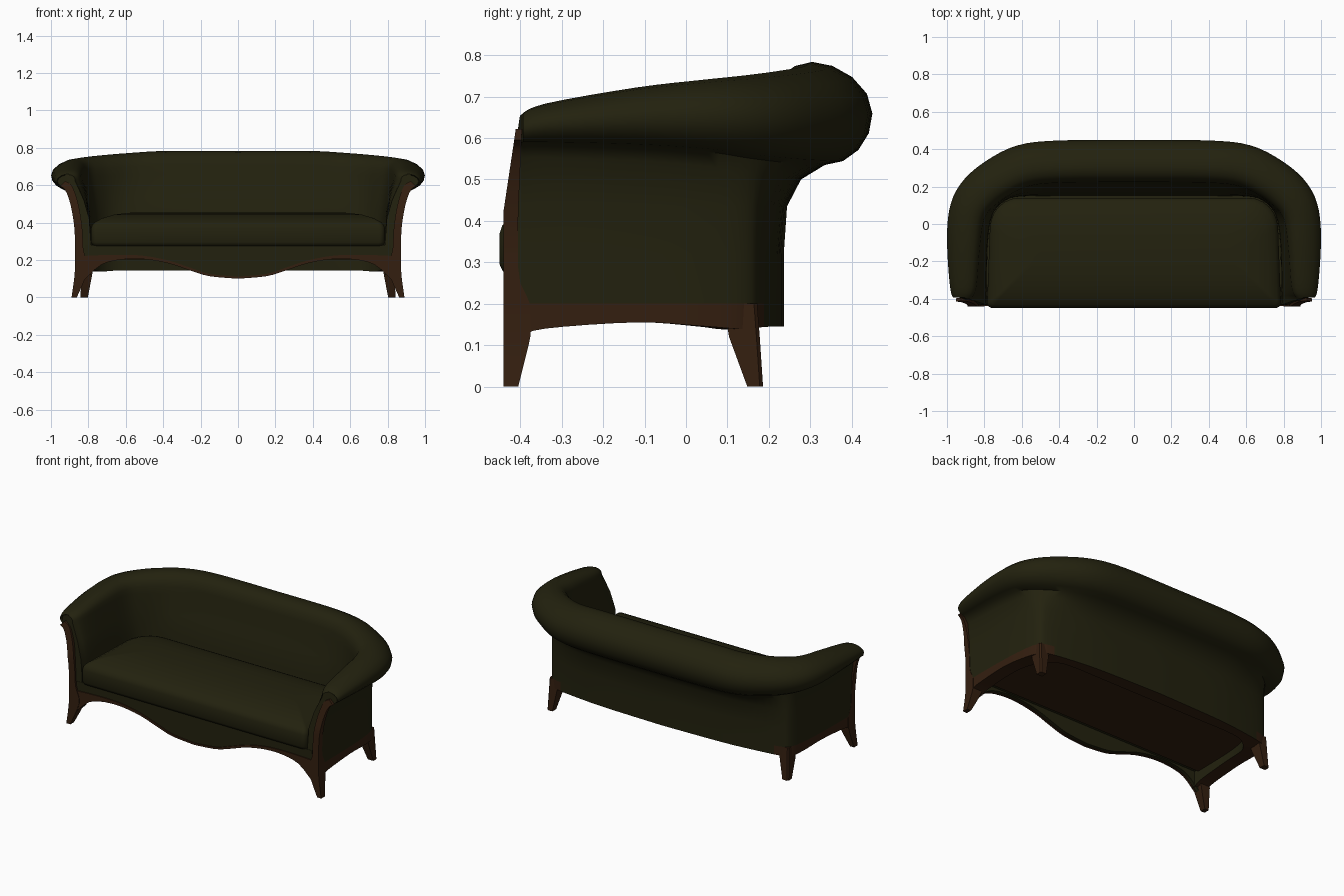
import bpy, bmesh, math
from mathutils import Vector

if "Cube" in bpy.data.objects:
    bpy.data.objects.remove(bpy.data.objects["Cube"])


def material(name, col):
    m = bpy.data.materials.new(name)
    m.diffuse_color = (*col, 1)
    m.use_nodes = True
    m.node_tree.nodes["Principled BSDF"].inputs["Base Color"].default_value = m.diffuse_color
    return m


GREEN = material("olive upholstery", (0.0165, 0.0155, 0.0045))
BROWN = material("dark wood", (0.034, 0.0135, 0.005))


def make(name, verts, faces, mats, idx=None, mirror=False, angle=40):
    me = bpy.data.meshes.new(name)
    me.from_pydata([tuple(v) for v in verts], [], faces)
    for m in mats:
        me.materials.append(m)
    if idx:
        for p, i in zip(me.polygons, idx):
            p.material_index = i
    bm = bmesh.new()
    bm.from_mesh(me)
    bmesh.ops.recalc_face_normals(bm, faces=bm.faces)
    bm.to_mesh(me)
    bm.free()
    ob = bpy.data.objects.new(name, me)
    bpy.context.collection.objects.link(ob)
    bpy.ops.object.select_all(action='DESELECT')
    ob.select_set(True)
    bpy.context.view_layer.objects.active = ob
    bpy.ops.object.shade_smooth_by_angle(angle=math.radians(angle))
    if mirror:
        mod = ob.modifiers.new("mirror", 'MIRROR')
        mod.merge_threshold = 0.0005
    return ob


def spline(pts, steps):
    """Catmull-Rom through tuples of any length."""
    out = []
    n = len(pts)
    for i in range(n - 1):
        p = [pts[max(i - 1, 0)], pts[i], pts[i + 1], pts[min(i + 2, n - 1)]]
        for s in range(steps):
            t = s / steps
            out.append(tuple(0.5 * (2 * b + (c - a) * t + (2 * a - 5 * b + 4 * c - d) * t * t
                                    + (3 * b - a - 3 * c + d) * t ** 3) for a, b, c, d in zip(*p)))
    out.append(tuple(pts[-1]))
    return out


def clamp(v):
    return max(0.0, min(1.0, v))


def loft(rings, cap0=True, cap1=True):
    """Faces joining closed rings of equal length."""
    k = len(rings[0])
    faces = []
    for i in range(len(rings) - 1):
        for j in range(k):
            a, b = i * k + j, i * k + (j + 1) % k
            faces.append((a, b, b + k, a + k))
    if cap0:
        faces.append(tuple(range(k)))
    if cap1:
        faces.append(tuple(range(len(rings) * k - k, len(rings) * k)))
    return [v for r in rings for v in r], faces


# Back and arms: rolled section swept from the arm front to the back centre
# roll x, y, radius, roll z, z radius, inner foot x, y, outer base x, y, base z
STATIONS = [
    (.918, -.40, .047, .622, .034, .787, -.40, .870, -.40, .12),
    (.912, -.34, .071, .635, .048, .787, -.34, .870, -.34, .14),
    (.910, -.12, .089, .651, .071, .782, -.12, .867, -.12, .155),
    (.893, .05, .098, .654, .087, .765, .02, .857, .04, .146),
    (.835, .155, .110, .651, .100, .730, .09, .834, .145, .138),
    (.735, .240, .112, .651, .110, .66, .138, .780, .180, .143),
    (.590, .310, .115, .654, .118, .545, .15, .60, .208, .145),
    (.390, .332, .115, .659, .124, .38, .15, .40, .225, .145),
    (0, .335, .115, .659, .124, 0, .15, 0, .236, .145)]
STEPS = 4
rings = []
for s, p in enumerate(spline(STATIONS, STEPS)):
    cx, cy, r, cz, rz, fx, fy, bx, by, bz = p
    C, F, B = Vector((cx, cy)), Vector((fx, fy)), Vector((bx, by))
    n = (C - F).normalized()
    K = C - n * r
    ring = [(F, bz), (F, .3), (F + (K - F) * .1, .42), (F.lerp(K, .45), .42 + (cz - .42) * .5)]
    for i in range(13):
        a = math.pi - i * math.pi / 8
        skew = .26 * max(0, math.sin(a)) ** 2      # crest leans inwards
        ring.append((C + n * r * (math.cos(a) - skew), cz + rz * math.sin(a)))
    ring += [(B.lerp(C, .42), cz - rz - .035), (B.lerp(C, .08), .435), (B, .32), (B, .2), (B, bz)]
    ring = [Vector((v.x, v.y, z)) for v, z in ring]
    if s == 0:      # leaning front end with a swept-back scroll
        for v in ring:
            v.y += -.03 * clamp((.66 - v.z) / .2) + .035 * clamp((v.x - .9) / .07)
    if s == len(STATIONS) * STEPS - STEPS:
        for v in ring:
            v.x = 0
    rings.append(ring)
verts, faces = loft(rings, True, False)
k = len(rings[0])
idx = []
for f in faces:
    i, j = f[0] // k, f[0] % k
    side_rail = j == k - 2 and i < 5 * STEPS + 1
    idx.append(1 if len(f) == 4 and (side_rail or j == k - 1) else 0)
make("back_and_arms", verts, faces, [GREEN, BROWN], idx, mirror=True, angle=50)


# Front strips: pairs of (x, z) points given thickness in y
def strip(name, pairs, front, back, mat):
    rings = []
    for a, b in pairs:
        rings.append([(a[0], front(a[1]), a[1]), (b[0], front(b[1]), b[1]),
                      (b[0], back(b[1]), b[1]), (a[0], back(a[1]), a[1])])
    v, f = loft(rings)
    return make(name, v, f, [mat], mirror=True, angle=35)


def lean(z):
    return .03 * clamp((z - .42) / .2)


post = spline([(.862, 0, .890, 0), (.818, .1, .876, .1), (.800, .17, .871, .17), (.826, .25, .871, .25),
               (.832, .36, .874, .36), (.844, .45, .886, .45), (.862, .53, .902, .52),
               (.890, .60, .925, .575), (.925, .622, .952, .595)], 3)
strip("front_post_and_leg", [((p[0], p[1]), (p[2], p[3])) for p in post],
      lambda z: -.441 + lean(z),
      lambda z: -.405 + .03 * clamp(z / .12) * clamp((.26 - z) / .06) + .3 * lean(z), BROWN)

# Serpentine front rail with wood edging
curve = spline([(0, .10, .111), (.15, .113, .125), (.25, .142, .157), (.37, .182, .197), (.5, .204, .222),
                (.62, .203, .228), (.73, .175, .226), (.82, .095, .222)], 3)
strip("front_rail_edging", [((x, a), (x, b)) for x, a, b in curve],
      lambda z: -.438, lambda z: -.425, BROWN)
strip("front_rail_panel", [((x, a + .003), (x, .28)) for x, a, b in curve],
      lambda z: -.432, lambda z: -.405, GREEN)


# Seat base and recessed underside
def box(name, x, y0, y1, z0, z1, mat):
    v, f = loft([[(-x, y0, z), (x, y0, z), (x, y1, z), (-x, y1, z)] for z in (z0, z1)])
    return make(name, v, f, [mat])


box("seat_base", .80, -.41, .155, .215, .28, GREEN)
box("underside", .80, -.375, .165, .203, .217, BROWN)


# Rear legs, splayed outwards and backwards
def leg_ring(x0, x1, y0, y1, z):
    c = .008
    return [(x0, y0, z), (x1, y0, z), (x1, y1 - c, z), (x1 - c, y1, z), (x0, y1, z)]


v, f = loft([leg_ring(.803, .842, .148, .186, 0), leg_ring(.780, .838, .104, .178, .12),
             leg_ring(.765, .836, .09, .172, .2)])
make("rear_leg", v, f, [BROWN], mirror=True)


# Seat cushion: rounded outline rings with a crowned top
def outline(d, z):
    x, y0, y1 = .785 - d, -.45 + d, .14 - d
    pts = []
    for sx, yc, sy, r0, a0 in ((1, y0, 1, .03, -90), (1, y1, -1, .16, 0), (-1, y1, -1, .16, 90), (-1, y0, 1, .03, 180)):
        r = max(r0 - d * .4, .012)
        for i in range(7):
            a = math.radians(a0 + 15 * i)
            px = sx * (x - r) + r * math.cos(a)
            py = yc + sy * r + r * math.sin(a)
            pts.append((px * (1 - .02 * clamp((py + .3) / .3)), py, z))
    return pts


rings = [outline(d, z) for d, z in ((.03, .272), (.008, .278), (0, .295), (0, .37), (.006, .388), (.02, .403),
                                    (.06, .424), (.12, .442), (.19, .452), (.26, .455))]
v, f = loft(rings)
make("seat_cushion", v, f, [GREEN], angle=50)
